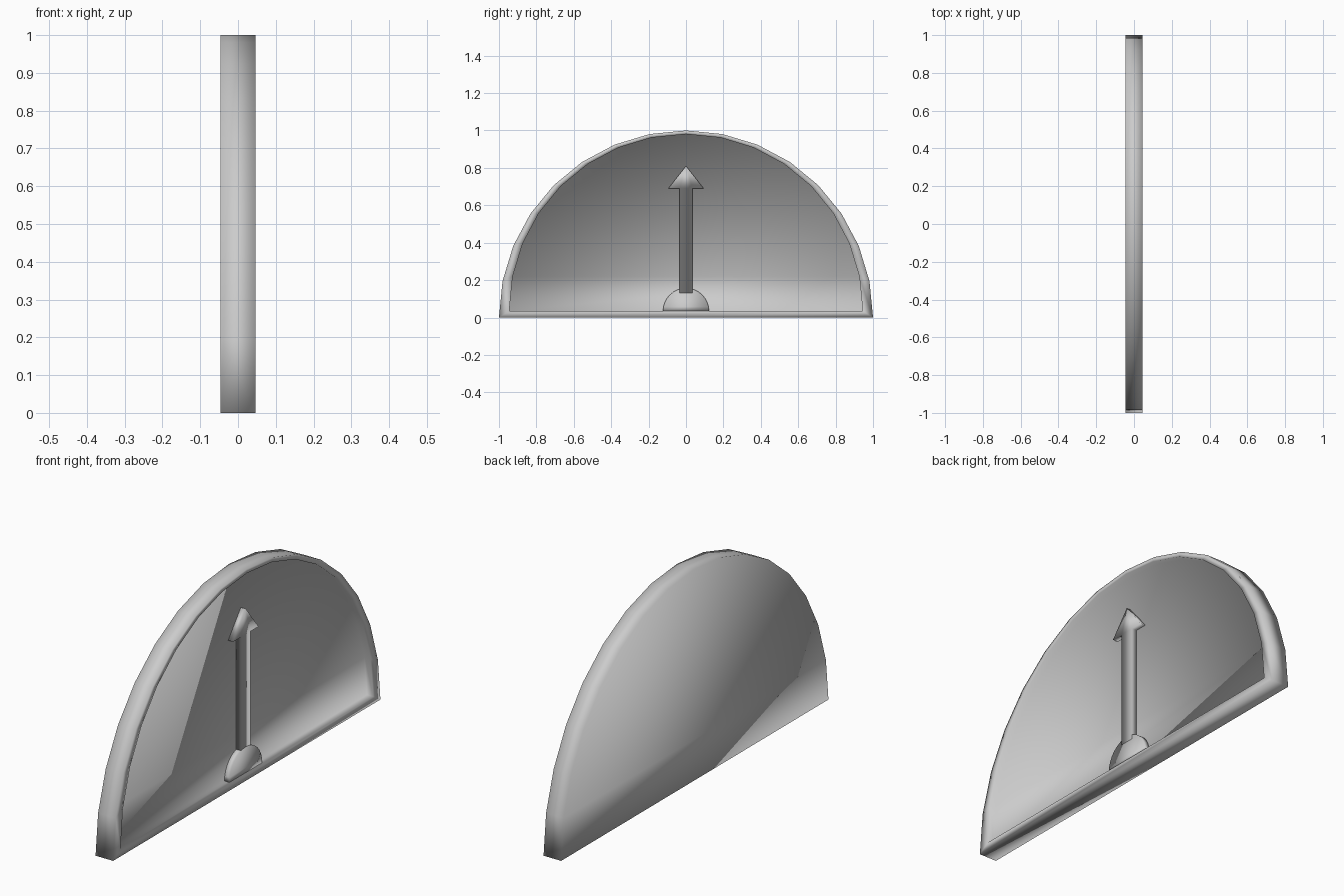
import bpy, bmesh, math

if "Cube" in bpy.data.objects:
    bpy.data.objects.remove(bpy.data.objects["Cube"])


def loft(name, loops):
    """Join matching outlines, each given as (x, [(y, z), ...]), and cap both ends."""
    bm = bmesh.new()
    rings = [[bm.verts.new((x, y, z)) for y, z in pts] for x, pts in loops]
    n = len(rings[0])
    for a, b in zip(rings, rings[1:]):
        for i in range(n):
            j = (i + 1) % n
            bm.faces.new((a[i], a[j], b[j], b[i]))
    bm.faces.new(rings[0][::-1])
    bm.faces.new(rings[-1])
    bmesh.ops.recalc_face_normals(bm, faces=bm.faces)
    for f in bm.faces:
        f.smooth = True
    mesh = bpy.data.meshes.new(name)
    bm.to_mesh(mesh)
    bm.free()
    obj = bpy.data.objects.new(name, mesh)
    bpy.context.collection.objects.link(obj)
    return obj


def half_disc(radius, base, segments=16):
    return [(radius * math.cos(math.pi * i / segments),
             base + radius * math.sin(math.pi * i / segments))
            for i in range(segments + 1)]


HALF = 0.046     # half thickness of the housing
FLOOR = 0.015    # recessed dial face
RAISED = 0.041   # front of needle and hub

# Half-round housing with raised rim and recessed dial
outer = half_disc(1.0, 0.0)
inner = half_disc(0.945, 0.035)
loft("gauge_housing", [(-HALF, outer), (HALF, outer), (HALF, inner), (FLOOR, inner)])

# Needle: straight shaft with arrow head
right = [(0.035, 0.13), (0.035, 0.69), (0.095, 0.69)]
arrow = right + [(0.0, 0.81)] + [(-y, z) for y, z in reversed(right)]
loft("needle", [(FLOOR - 0.003, arrow), (RAISED, arrow)])

# Half-round hub at the needle base
hub = half_disc(0.123, 0.034)
loft("needle_hub", [(FLOOR - 0.003, hub), (RAISED, hub)])
